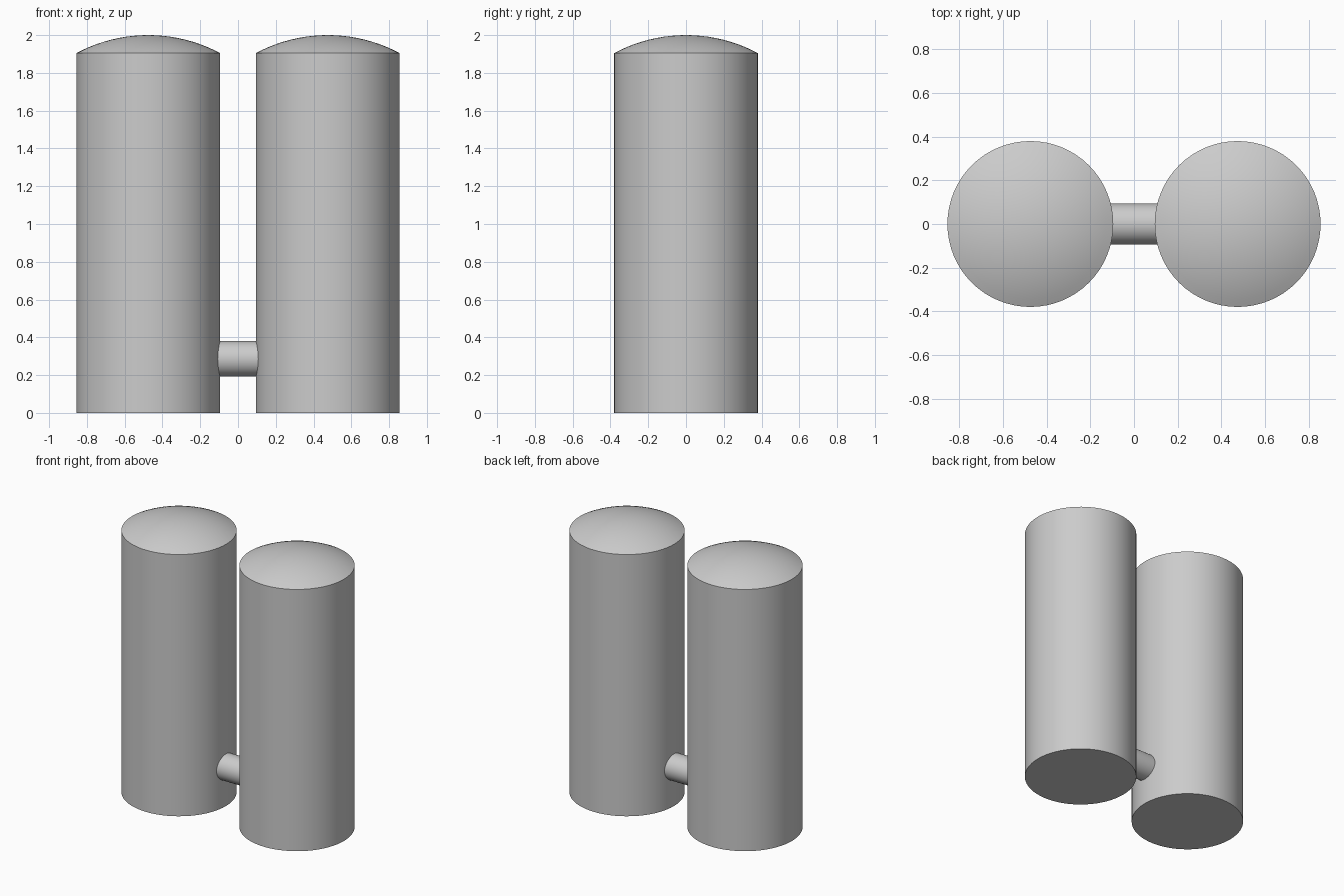
import bpy, bmesh, math
from mathutils import Matrix

cube = bpy.data.objects.get("Cube")
if cube:
    bpy.data.objects.remove(cube, do_unlink=True)

GREY = (0.6, 0.6, 0.6, 1)
SIDES = 64
RADIUS, WALL, RISE = 0.38, 1.905, 0.095
OFFSET = 0.475

steel = bpy.data.materials.new("tank_grey")
steel.use_nodes = True
steel.diffuse_color = GREY
steel.node_tree.nodes["Principled BSDF"].inputs["Base Color"].default_value = GREY


def finish(name, bm, location):
    bmesh.ops.recalc_face_normals(bm, faces=bm.faces)
    mesh = bpy.data.meshes.new(name)
    bm.to_mesh(mesh)
    bm.free()
    mesh.materials.append(steel)
    obj = bpy.data.objects.new(name, mesh)
    obj.location = location
    bpy.context.collection.objects.link(obj)
    bpy.ops.object.select_all(action="DESELECT")
    obj.select_set(True)
    bpy.context.view_layer.objects.active = obj
    bpy.ops.object.shade_smooth_by_angle(angle=math.radians(20))
    return obj


def tank(name, x):
    # Half profile: flat base, straight wall, shallow spherical cap
    sphere = (RADIUS ** 2 + RISE ** 2) / (2 * RISE)
    half_angle = math.asin(RADIUS / sphere)
    profile = [(0, 0), (RADIUS, 0)]
    rings = 10
    for i in range(rings + 1):
        a = half_angle * (1 - i / rings)
        profile.append((sphere * math.sin(a), WALL + RISE - sphere * (1 - math.cos(a))))
    bm = bmesh.new()
    verts = [bm.verts.new((r, 0, z)) for r, z in profile]
    edges = [bm.edges.new(pair) for pair in zip(verts, verts[1:])]
    bmesh.ops.spin(bm, geom=verts + edges, cent=(0, 0, 0), axis=(0, 0, 1),
                   angle=math.tau, steps=SIDES, use_duplicate=False)
    bmesh.ops.remove_doubles(bm, verts=bm.verts, dist=0.0005)
    finish(name, bm, (x, 0, 0))


# Twin tanks
tank("left_tank", OFFSET)
tank("right_tank", -OFFSET)

# Connecting pipe, its ends buried in the tank walls
bm = bmesh.new()
bmesh.ops.create_cone(bm, cap_ends=True, segments=32, radius1=0.094, radius2=0.094,
                      depth=0.26, matrix=Matrix.Rotation(math.pi / 2, 4, "Y"))
finish("connecting_pipe", bm, (0, 0, 0.286))
